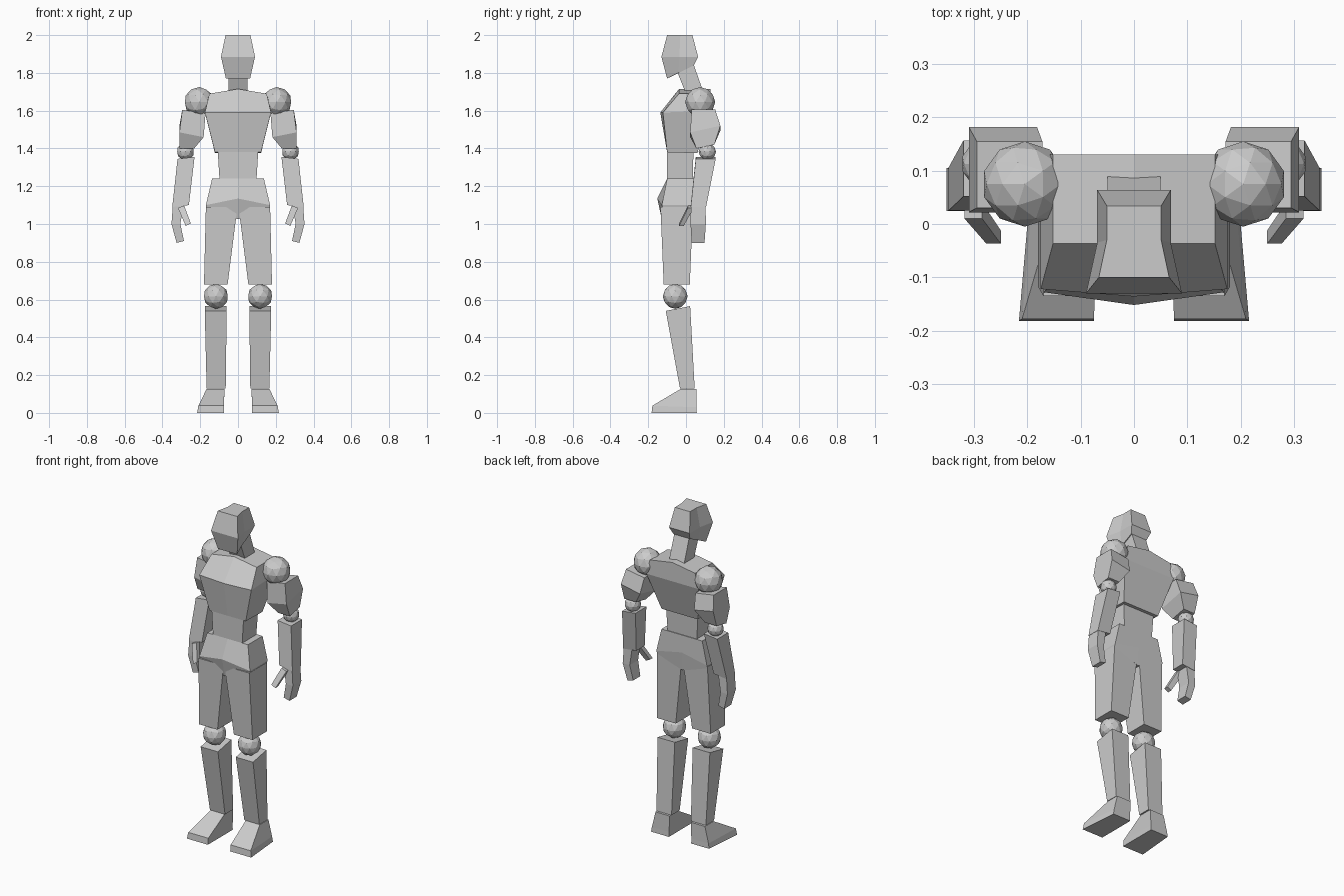
import bpy, bmesh
from mathutils import Matrix

if "Cube" in bpy.data.objects:
    bpy.data.objects.remove(bpy.data.objects["Cube"])


def finish(name, bm, merge=False):
    """Turn a bmesh for the +x side into an object mirrored across x = 0."""
    bmesh.ops.recalc_face_normals(bm, faces=bm.faces)
    me = bpy.data.meshes.new(name)
    bm.to_mesh(me)
    bm.free()
    ob = bpy.data.objects.new(name, me)
    bpy.context.collection.objects.link(ob)
    mod = ob.modifiers.new("mirror", 'MIRROR')
    mod.use_mirror_merge = merge
    return ob


def loft(name, rings, half=False):
    """Skin between rings; half=True leaves the x = 0 seam open for merging."""
    bm = bmesh.new()
    vs = [[bm.verts.new(p) for p in r] for r in rings]
    n = len(rings[0])
    for a, b in zip(vs, vs[1:]):
        for i in range(n - 1 if half else n):
            j = (i + 1) % n
            bm.faces.new((a[i], a[j], b[j], b[i]))
    bm.faces.new(vs[0])
    bm.faces.new(vs[-1])
    return finish(name, bm, half)


def quad(x0, x1, y0, y1, z, inner=0, back=0):
    """Four-point ring; inner / back shift the height of those edges."""
    return [(x0, y0, z + inner), (x1, y0, z),
            (x1, y1, z + back), (x0, y1, z + inner + back)]


def slab(x, yf, yb, zf, zb, drop=0, bulge=0):
    """Half ring from front centre round to back centre."""
    return [(0, yf - bulge, zf - drop), (x, yf, zf), (x, yb, zb), (0, yb, zb - drop)]


def ball(name, pos, r):
    bm = bmesh.new()
    bmesh.ops.create_icosphere(bm, subdivisions=2, radius=r,
                               matrix=Matrix.Translation(pos))
    finish(name, bm)


# Head: wide brow tapering to crown and chin
def head_ring(xf, xb, yf, ym, yb, zf, zm, zb):
    return [(0, yf, zf), (xf, yf, zf), (xb, ym, zm), (xb, yb, zb), (0, yb, zb)]


loft("head", [head_ring(.066, .051, -.10, -.03, .034, 2, 2, 2),
              head_ring(.09, .069, -.13, -.035, .064, 1.885, 1.885, 1.885),
              head_ring(.064, .055, -.10, -.04, .042, 1.77, 1.80, 1.84)], True)

# Neck leaning forward
loft("neck", [slab(.05, -.06, .035, 1.84, 1.86),
              slab(.05, 0, .095, 1.69, 1.69)], True)

# Torso
loft("chest", [slab(.152, -.037, .13, 1.69, 1.69, -.025),
               slab(.175, -.122, .13, 1.59, 1.60, 0, .014),
               slab(.122, -.10, .06, 1.38, 1.375)], True)
loft("waist", [slab(.108, -.10, .04, 1.40, 1.40),
               slab(.097, -.10, .035, 1.22, 1.22)], True)
loft("pelvis", [slab(.137, -.10, .04, 1.24, 1.24),
                slab(.17, -.128, .042, 1.10, 1.10, -.035, .024),
                slab(.165, -.12, .035, 1.075, 1.075, .05, .008)], True)

# Legs
loft("thigh", [quad(.003, .17, -.135, .037, 1.09),
               quad(.055, .18, -.118, .02, .68)])
ball("knee", (.117, -.057, .617), .066)
loft("shin", [quad(.06, .176, -.107, .022, .54, back=.025),
              quad(.065, .166, -.032, .046, .13)])
loft("foot", [quad(.071, .166, -.028, .055, .127),
              [(.075, -.178, .038), (.21, -.178, .038),
               (.19, .056, .03), (.075, .056, .03)],
              [(.075, -.182, 0), (.216, -.182, 0),
               (.195, .057, 0), (.075, .057, 0)]])

# Arms
ball("shoulder", (.205, .075, 1.645), .08)
loft("upper_arm", [quad(.172, .295, .03, .155, 1.605, inner=-.02),
                   quad(.182, .31, .022, .182, 1.485, inner=-.025, back=.035),
                   quad(.232, .31, .055, .15, 1.40, back=.02)])
ball("elbow", (.278, .113, 1.383), .046)
loft("forearm", [quad(.23, .32, .052, .157, 1.345, inner=.01),
                 quad(.26, .348, .025, .106, 1.09, inner=.01)])
loft("hand", [quad(.29, .345, .026, .104, 1.10),
              quad(.305, .352, .024, .105, 1.0),
              quad(.286, .325, .03, .098, .90, inner=.01)])
loft("thumb", [quad(.285, .318, .01, .04, 1.085, inner=.012),
               quad(.25, .277, -.037, -.012, .99, inner=.014)])
